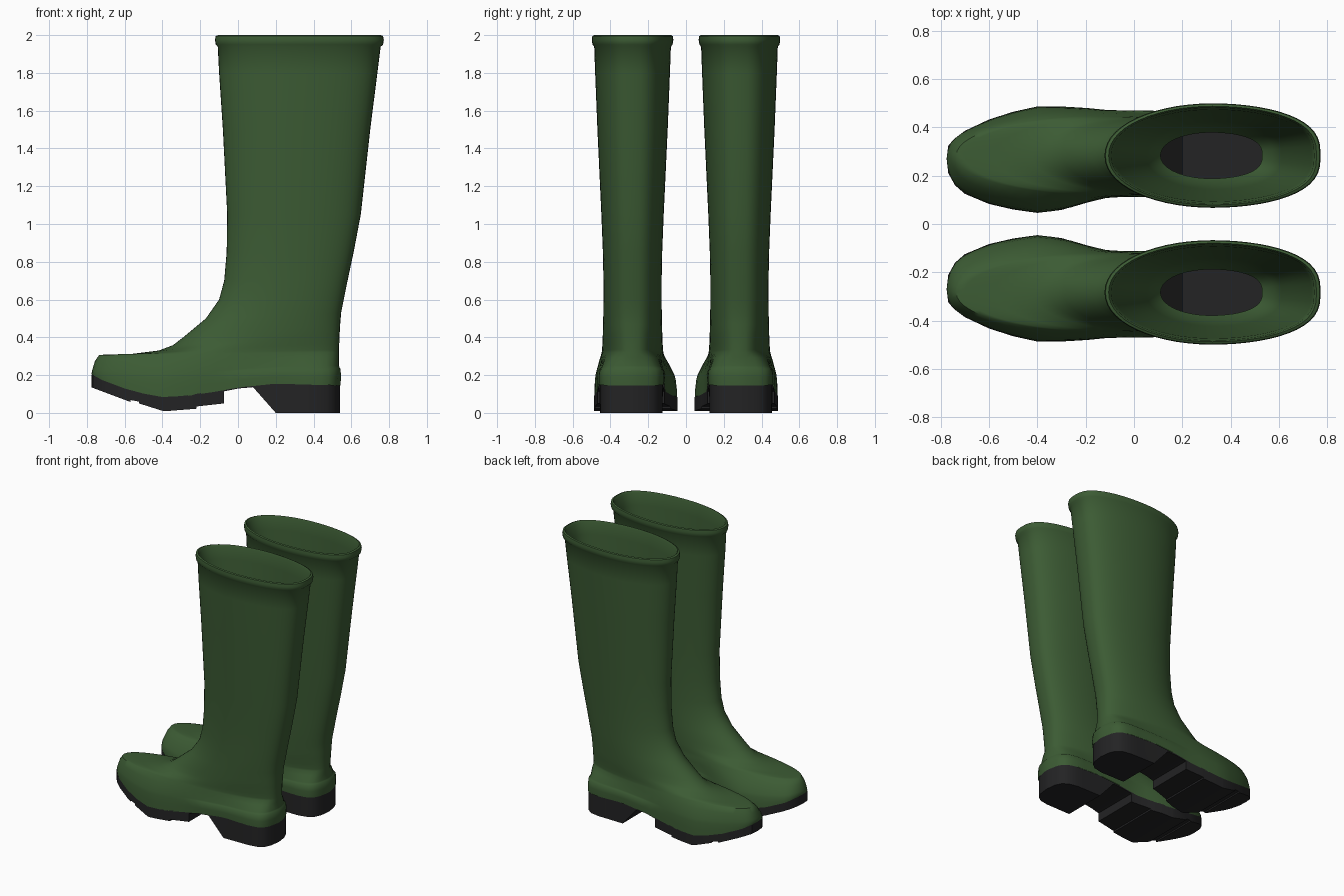
import bpy, bmesh, math

if "Cube" in bpy.data.objects:
    bpy.data.objects.remove(bpy.data.objects["Cube"])

N = 56  # vertices around each boot ring

def material(name, col):
    m = bpy.data.materials.new(name)
    m.diffuse_color = (*col, 1)
    m.use_nodes = True
    m.node_tree.nodes["Principled BSDF"].inputs["Base Color"].default_value = m.diffuse_color
    return m

GREEN = material("green_rubber", (0.045, 0.105, 0.034))
BLACK = material("black_rubber", (0.017, 0.017, 0.018))

# Plan outline of the foot: x, inner y, outer y
OUTLINE = [(-.775, .27, .27), (-.768, .21, .325), (-.74, .16, .355), (-.70, .125, .385),
           (-.6, .083, .432), (-.5, .06, .464), (-.4, .046, .486), (-.3, .058, .486),
           (-.2, .088, .48), (-.1, .112, .47), (0, .12, .463), (.2, .125, .455),
           (.4, .125, .452), (.47, .14, .44), (.51, .17, .41), (.53, .215, .365),
           (.54, .29, .29)]
# Line where the upper meets the sole: x, z
SEAM = [(-.775, .2), (-.72, .17), (-.6, .125), (-.5, .098), (-.4, .08), (-.3, .085),
        (-.1, .115), (0, .135), (.08, .142), (.2, .155), (.35, .15), (.54, .145)]
# Underside of the sole with tread steps, arch and heel: x, z
TREAD = [(-.775, .135), (-.57, .058), (-.569, .068), (-.525, .06), (-.524, .05),
         (-.40, .011), (-.385, .009), (-.22, .022), (-.219, .034), (-.075, .05),
         (-.074, .114), (0, .129), (.08, .136), (.2, 0), (.54, 0)]

def lerp(a, b, t):
    return a + (b - a) * t

def sample(table, x):
    """Linear lookup in a table whose first column is x."""
    x = min(max(x, table[0][0]), table[-1][0])
    for p, q in zip(table, table[1:]):
        if x <= q[0]:
            t = (x - p[0]) / (q[0] - p[0])
            return [lerp(a, b, t) for a, b in zip(p[1:], q[1:])]

# Rings from inside the shaft, over the rim, down to the ankle and toe:
# front x, front z, back x, back z, half width
RINGS = [(.11, .75, .53, .75, .095), (.08, .8, .575, .8, .12), (.05, .95, .61, .95, .14),
         (-.085, 1.9, .735, 1.9, .19), (-.095, 1.985, .745, 1.985, .198),
         (-.105, 2, .755, 2, .204), (-.118, 1.995, .768, 1.995, .213),
         (-.122, 1.975, .772, 1.975, .216), (-.118, 1.95, .768, 1.95, .212),
         (-.107, 1.938, .755, 1.938, .203), (-.10, 1.8, .738, 1.8, .198),
         (-.08, 1.5, .70, 1.5, .186), (-.057, 1.05, .65, 1.05, .165),
         (-.06, .85, .612, .85, .157), (-.073, .7, .58, .7, .154),
         (-.10, .6, .56, .6, .154), (-.17, .5, .546, .53, .155),
         (-.29, .4, .541, .47, .157), (-.345, .358, .54, .445, .158),
         (-.42, .33, .538, .42, .159), (-.58, .31, .536, .37, .161),
         (-.70, .309, .535, .335, .163), (-.735, .306, .535, .32, .165)]
# Rings round the foot: as above, then blend to outline, blend to seam, lip offset at heel
FOOT = [(-.757, .285, .535, .31, .165, .4, .1, 0), (-.770, .25, .535, .3, .165, .82, .33, 0),
        (-.772, .243, .537, .3, .165, .86, .38, .002), (-.773, .238, .543, .3, .165, .9, .43, .008),
        (-.775, .225, .545, .3, .165, .97, .7, .009), (-.772, .205, .543, .3, .165, 1, 1, .007)]

def ring(xf, zf, xb, zb, hw, s=0, t=0, lip=0):
    pts = []
    for i in range(N):
        a = 2 * math.pi * i / N
        u = (1 - math.cos(a)) / 2
        side = 1 if a <= math.pi else -1
        x = lerp(xf, xb, u)
        power = .95 if u < .5 else .72
        y_ell = .283 + side * hw * abs(math.sin(a)) ** power
        inner, outer = sample(OUTLINE, lerp(-.775, .54, u))
        y = lerp(y_ell, outer if side > 0 else inner, s)
        y += side * lip * min(1, max(0, (x + .1) * 8)) * min(1, abs(math.sin(a)) * 3)
        z = lerp(lerp(zf, zb, u), sample(SEAM, x)[0], t)
        pts.append((x, y, z))
    return pts

def finish(bm, name, mat, sign, angle):
    for v in bm.verts:
        v.co.y *= sign
    bmesh.ops.remove_doubles(bm, verts=bm.verts, dist=1e-5)
    bmesh.ops.recalc_face_normals(bm, faces=bm.faces)
    me = bpy.data.meshes.new(name)
    bm.to_mesh(me)
    bm.free()
    me.materials.append(mat)
    ob = bpy.data.objects.new(name, me)
    bpy.context.collection.objects.link(ob)
    bpy.ops.object.select_all(action='DESELECT')
    ob.select_set(True)
    bpy.context.view_layer.objects.active = ob
    bpy.ops.object.shade_smooth_by_angle(angle=math.radians(angle))

def bridge(bm, rows, closed):
    rows = [[bm.verts.new(p) for p in r] for r in rows]
    n = len(rows[0])
    for a, b in zip(rows, rows[1:]):
        for i in range(n if closed else n - 1):
            j = (i + 1) % n
            bm.faces.new((a[i], a[j], b[j], b[i]))

def boot_upper(name, sign):
    bm = bmesh.new()
    bridge(bm, [ring(*r) for r in RINGS + FOOT], True)
    finish(bm, name, GREEN, sign, 50)

def boot_sole(name, sign):
    bm = bmesh.new()
    # Stations along x: outline and tread points, denser at the rounded ends
    xs = {p[0] for p in OUTLINE + TREAD + SEAM} | {-.773, -.755, .49, .52, .537}
    rows = []
    for x in sorted(xs):
        inner, outer = sample(OUTLINE, x)
        top, low = sample(SEAM, x)[0] + .004, sample(TREAD, x)[0]
        rows.append([(x, outer, top), (x, outer, low), (x, inner, low), (x, inner, top)])
    bridge(bm, rows, False)
    bmesh.ops.dissolve_degenerate(bm, dist=1e-5, edges=bm.edges)
    finish(bm, name, BLACK, sign, 35)

# The pair, mirrored across y
for label, sign in (("left", 1), ("right", -1)):
    boot_upper(label + "_boot_upper", sign)
    boot_sole(label + "_boot_sole", sign)
